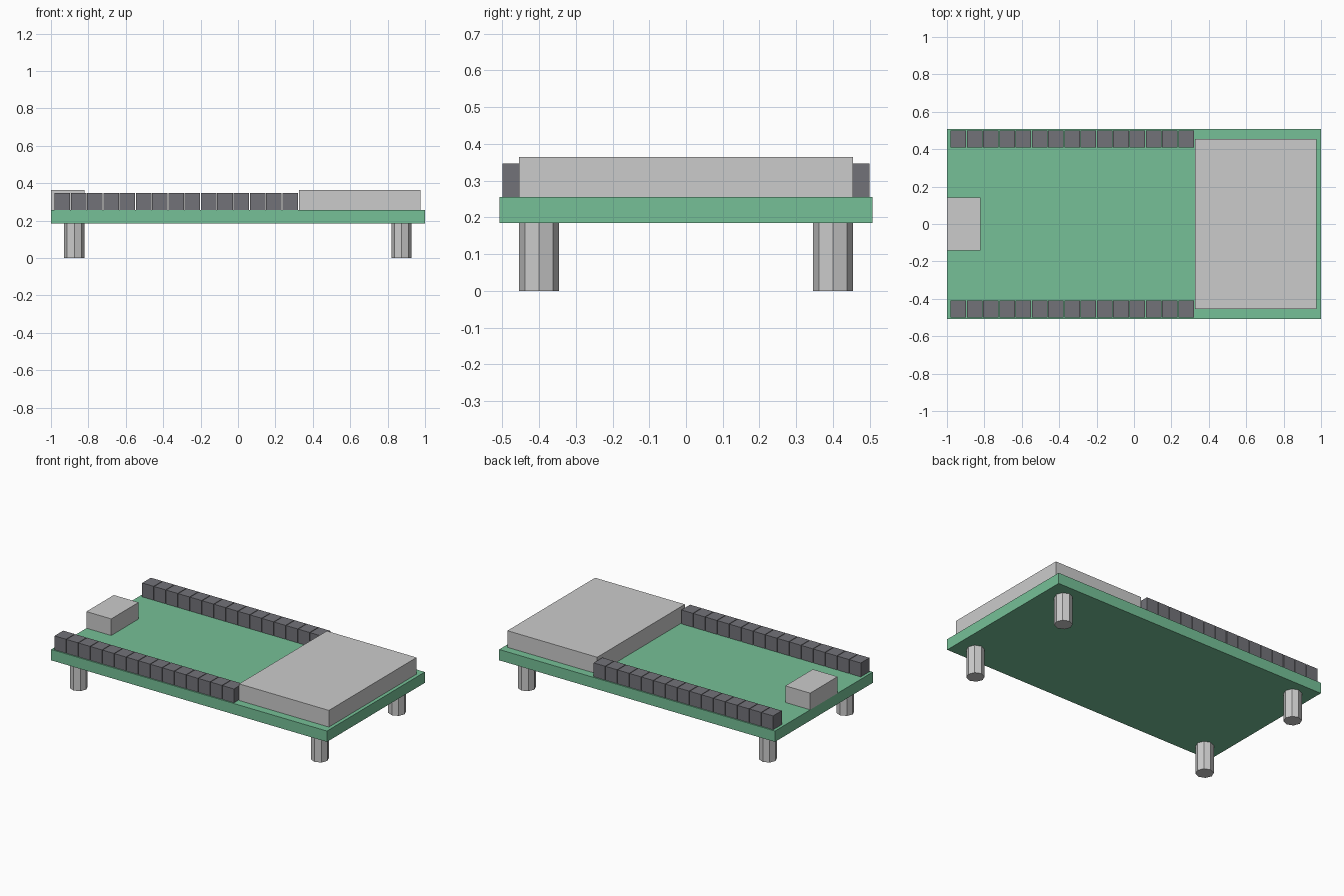
import bpy, bmesh
from mathutils import Matrix

if "Cube" in bpy.data.objects:
    bpy.data.objects.remove(bpy.data.objects["Cube"])


def material(name, rgb):
    m = bpy.data.materials.new(name)
    m.diffuse_color = (*rgb, 1)
    m.use_nodes = True
    m.node_tree.nodes["Principled BSDF"].inputs["Base Color"].default_value = m.diffuse_color
    return m


def finish(name, bm, mat=None):
    me = bpy.data.meshes.new(name)
    bm.to_mesh(me)
    bm.free()
    ob = bpy.data.objects.new(name, me)
    bpy.context.collection.objects.link(ob)
    if mat:
        me.materials.append(mat)
    return ob


def add_box(bm, lo, hi):
    size = [b - a for a, b in zip(lo, hi)]
    mid = [(a + b) / 2 for a, b in zip(lo, hi)]
    bmesh.ops.create_cube(bm, size=1, matrix=Matrix.Translation(mid) @ Matrix.Diagonal((*size, 1)))


def box(name, lo, hi, mat=None):
    bm = bmesh.new()
    add_box(bm, lo, hi)
    return finish(name, bm, mat)


green = material("board_green", (0.18, 0.53, 0.31))
black = material("header_black", (0.17, 0.17, 0.19))

Z0, Z1 = 0.185, 0.256   # board underside and top
TOP = 0.365             # top of the metal parts

# Circuit board, metal shield and edge connector
box("circuit_board", (-1, -0.507, Z0), (1, 0.507, Z1), green)
box("metal_shield", (0.326, -0.454, Z1), (0.977, 0.454, TOP))
box("edge_connector", (-1, -0.142, Z1), (-0.82, 0.142, TOP))

# Pin headers: a row of 15 blocks along each long edge
for side, y in (("front", -0.454), ("back", 0.454)):
    bm = bmesh.new()
    for i in range(15):
        x = -0.981 + i * 0.087
        add_box(bm, (x, y - 0.045, Z1), (x + 0.083, y + 0.045, 0.347))
    finish(side + "_pin_header", bm, black)

# Octagonal standoffs under the four corners
for end, x in (("left", -0.875), ("right", 0.874)):
    for side, y in (("front", -0.4), ("back", 0.4)):
        bm = bmesh.new()
        bmesh.ops.create_cone(bm, cap_ends=True, segments=8, radius1=0.054, radius2=0.054,
                              depth=Z0, matrix=Matrix.Translation((x, y, Z0 / 2)))
        finish(f"{side}_{end}_standoff", bm)
